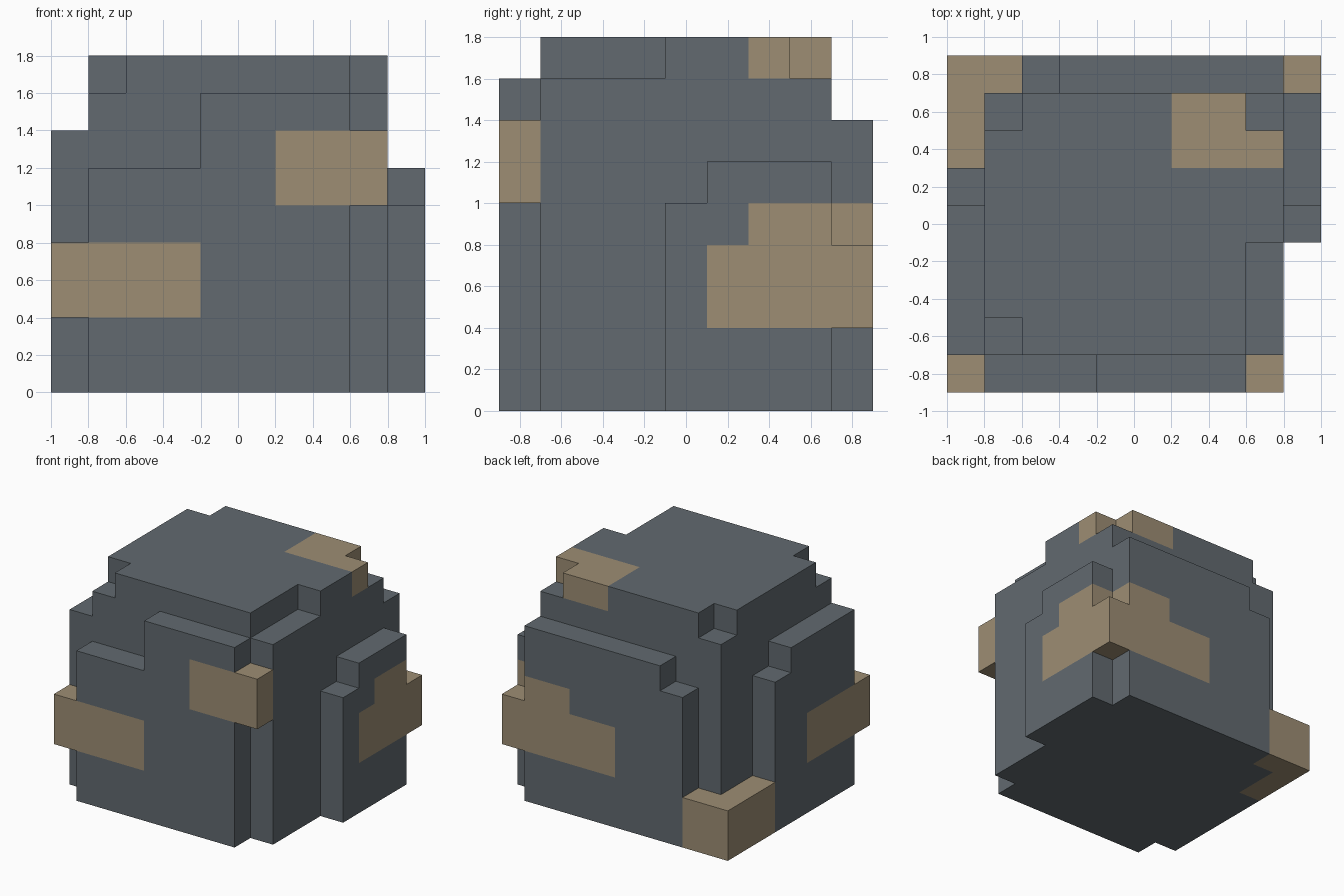
import bpy, bmesh
from mathutils import Vector

if "Cube" in bpy.data.objects:
    bpy.data.objects.remove(bpy.data.objects["Cube"])

CELL = 0.2
ORIGIN = Vector((-1.0, -0.9, 0.0))


def cells(x0, x1, y0, y1, z0, z1):
    """Grid cells filled by a box given in scene units."""
    lo = [round((a - o) / CELL) for a, o in zip((x0, y0, z0), ORIGIN)]
    hi = [round((a - o) / CELL) for a, o in zip((x1, y1, z1), ORIGIN)]
    return {(i, j, k) for i in range(lo[0], hi[0])
            for j in range(lo[1], hi[1]) for k in range(lo[2], hi[2])}


def union(boxes):
    return set().union(*(cells(*b) for b in boxes))


# Stone body: core, stepped cap and a slab on each side
stone = union([
    (-0.8, 0.8, -0.7, 0.7, 0.0, 1.8),     # core
    (-0.8, -0.2, -0.9, -0.7, 0.0, 1.2),   # front slab, low step
    (-0.2, 0.6, -0.9, -0.7, 0.0, 1.6),    # front slab, high step
    (-1.0, -0.8, -0.7, 0.1, 0.0, 1.4),    # left slab, high step
    (-1.0, -0.8, 0.1, 0.3, 0.0, 1.2),     # left slab, low step
    (-0.6, -0.4, 0.7, 0.9, 0.0, 1.2),     # back slab, low step
    (-0.4, 0.8, 0.7, 0.9, 0.0, 1.4),      # back slab, high step
    (0.8, 1.0, -0.1, 0.1, 0.0, 1.0),      # right slab, low step
    (0.8, 1.0, 0.1, 0.7, 0.0, 1.2),       # right slab, high step
])

# Notches in the corners of the cap
notches = union([
    (-0.8, -0.6, -0.7, -0.5, 1.6, 1.8),
    (-0.8, -0.6, 0.5, 0.7, 1.6, 1.8),
    (0.6, 0.8, 0.5, 0.7, 1.6, 1.8),
    (0.6, 0.8, -0.7, -0.1, 1.6, 1.8),
])

# Tan patches, wrapping round the corners
tan = union([
    (-1.0, -0.2, -0.9, -0.7, 0.4, 0.8),   # front left corner
    (-1.0, -0.8, -0.9, -0.1, 0.4, 0.8),
    (0.2, 0.8, -0.9, -0.7, 1.0, 1.4),     # front right corner
    (0.0, 1.0, 0.7, 0.9, 0.4, 0.8),       # back right corner
    (0.4, 0.8, 0.7, 0.9, 0.8, 1.0),
    (0.8, 1.0, 0.1, 0.9, 0.4, 0.8),
    (0.8, 1.0, 0.3, 0.7, 0.8, 1.0),
    (0.2, 0.8, 0.3, 0.7, 1.6, 1.8),       # cap corner
    (-1.0, -0.8, 0.3, 0.9, 0.0, 0.4),     # back left foot
    (-0.8, -0.6, 0.7, 0.9, 0.0, 0.4),
])

solid = (stone | tan) - notches


def material(name, rgb):
    m = bpy.data.materials.new(name)
    m.diffuse_color = (*rgb, 1.0)
    m.use_nodes = True
    m.node_tree.nodes["Principled BSDF"].inputs["Base Color"].default_value = m.diffuse_color
    return m


# Outer skin of the block: only faces with no neighbour
bm = bmesh.new()
for cell in solid:
    for axis in range(3):
        for side in (0, 1):
            neighbour = list(cell)
            neighbour[axis] += 2 * side - 1
            if tuple(neighbour) in solid:
                continue
            u, v = (axis + 1) % 3, (axis + 2) % 3
            loop = []
            for du, dv in ((0, 0), (1, 0), (1, 1), (0, 1)):
                p = Vector(cell)
                p[axis] += side
                p[u] += du
                p[v] += dv
                loop.append(bm.verts.new(ORIGIN + p * CELL))
            face = bm.faces.new(loop if side else loop[::-1])
            face.material_index = int(cell in tan)

# Weld the skin and merge flat areas of one colour
bmesh.ops.remove_doubles(bm, verts=bm.verts, dist=0.001)
bmesh.ops.dissolve_limit(bm, angle_limit=0.01, verts=bm.verts, edges=bm.edges,
                         delimit={'MATERIAL'})

mesh = bpy.data.meshes.new("boulder")
bm.to_mesh(mesh)
bm.free()
mesh.materials.append(material("slate_grey", (0.122, 0.144, 0.162)))
mesh.materials.append(material("sandy_tan", (0.337, 0.270, 0.174)))
bpy.context.collection.objects.link(bpy.data.objects.new("boulder", mesh))
